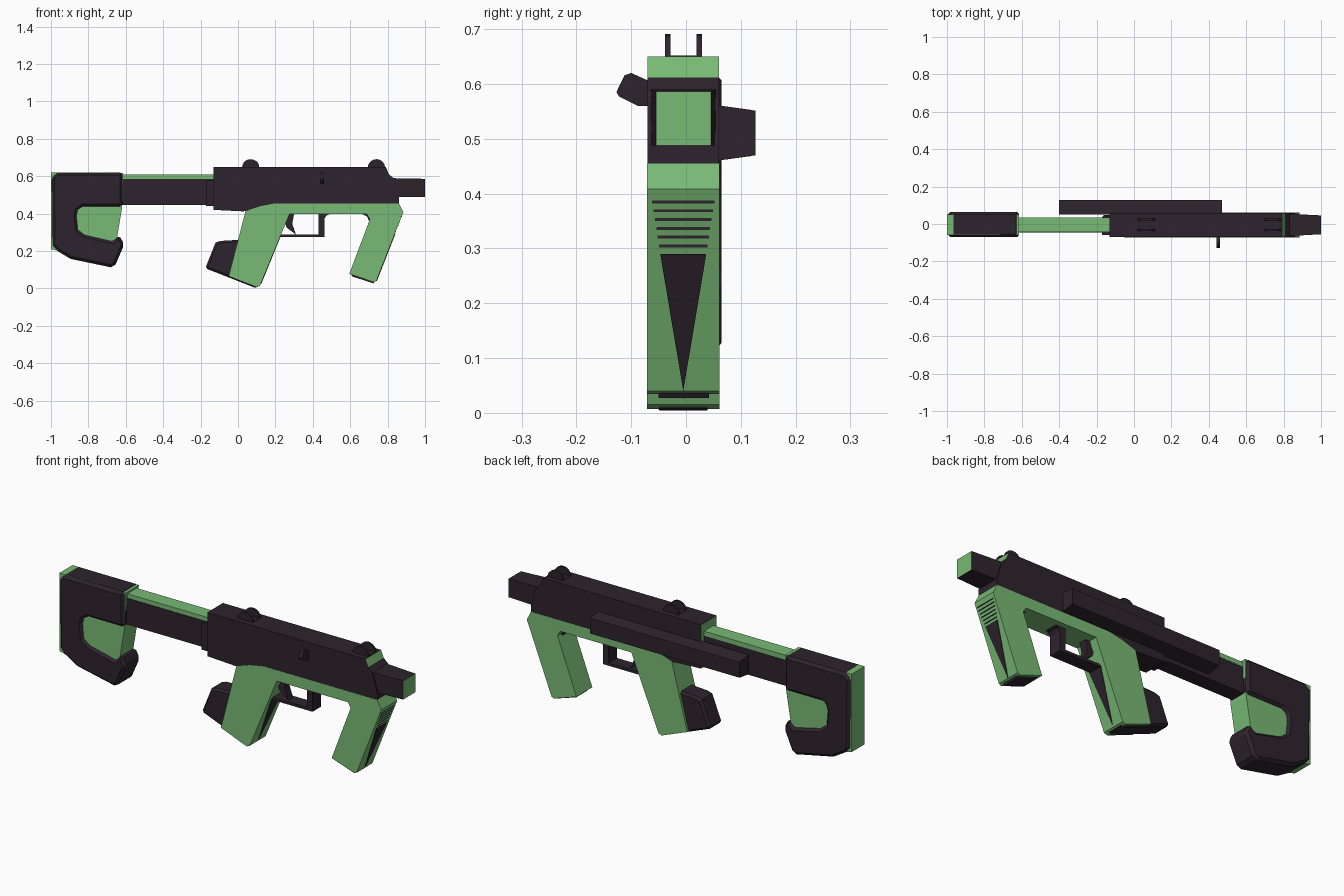
import bpy, bmesh, math
from mathutils import Vector

if "Cube" in bpy.data.objects:
    bpy.data.objects.remove(bpy.data.objects["Cube"])

def material(name, rgb):
    m = bpy.data.materials.new(name)
    m.diffuse_color = (*rgb, 1)
    m.use_nodes = True
    m.node_tree.nodes["Principled BSDF"].inputs["Base Color"].default_value = m.diffuse_color
    return m

DARK = material("dark plum", (0.027, 0.017, 0.026))
GREEN = material("leaf green", (0.19, 0.49, 0.18))
Y0, Y1 = -0.07, 0.06          # side faces of the main body


def finish(name, bm, mat, mat2=None, rule=None, bevel=0):
    bmesh.ops.recalc_face_normals(bm, faces=bm.faces)
    bm.normal_update()
    if rule:
        for f in bm.faces:
            f.material_index = int(rule(f.calc_center_median(), f.normal))
    me = bpy.data.meshes.new(name)
    bm.to_mesh(me)
    bm.free()
    me.materials.append(mat)
    if mat2:
        me.materials.append(mat2)
    ob = bpy.data.objects.new(name, me)
    bpy.context.collection.objects.link(ob)
    if bevel:
        b = ob.modifiers.new("edge", 'BEVEL')
        b.width, b.segments, b.limit_method = bevel, 1, 'ANGLE'
        b.angle_limit = math.radians(50)
    return ob


def prism(name, pts, a, b, mat, axis='y', **kw):
    """Extrude an outline: (x, z) along y, or (y, z) along x."""
    bm = bmesh.new()
    put = (lambda p, d: (p[0], d, p[1])) if axis == 'y' else (lambda p, d: (d, p[0], p[1]))
    lo = [bm.verts.new(put(p, a)) for p in pts]
    hi = [bm.verts.new(put(p, b)) for p in pts]
    bm.faces.new(lo)
    bm.faces.new(hi[::-1])
    n = len(pts)
    for i in range(n):
        j = (i + 1) % n
        bm.faces.new((lo[i], lo[j], hi[j], hi[i]))
    return finish(name, bm, mat, **kw)


def box(name, x, y, z, mat, end=None, **kw):
    """Box; end gives other (y, z) ranges at the high-x end."""
    bm = bmesh.new()
    ye, ze = end or (y, z)
    rings = []
    for xx, yy, zz in ((x[0], y, z), (x[1], ye, ze)):
        rings.append([bm.verts.new((xx, yy[i], zz[j])) for i, j in ((0, 0), (1, 0), (1, 1), (0, 1))])
    lo, hi = rings
    bm.faces.new(lo)
    bm.faces.new(hi)
    for i in range(4):
        j = (i + 1) % 4
        bm.faces.new((lo[i], lo[j], hi[j], hi[i]))
    return finish(name, bm, mat, **kw)


# Shoulder stock: chamfered dark hook around a green core
prism("stock_hook", [(-0.996, 0.595), (-0.965, 0.62), (-0.617, 0.62), (-0.617, 0.437), (-0.83, 0.437),
                     (-0.855, 0.42), (-0.862, 0.39), (-0.855, 0.315), (-0.82, 0.288), (-0.67, 0.253),
                     (-0.635, 0.285), (-0.608, 0.235), (-0.655, 0.127), (-0.68, 0.113), (-0.895, 0.158),
                     (-0.965, 0.2), (-0.992, 0.23)], Y0, Y1 + 0.005, DARK, bevel=0.014)
prism("stock_core", [(-1, 0.62), (-0.614, 0.618), (-0.62, 0.43), (-0.65, 0.25), (-0.8, 0.22),
                     (-0.96, 0.2), (-1, 0.21)], Y0 + 0.012, Y1 - 0.008, GREEN)

# Stock tube with green top strip
box("stock_tube", (-0.63, -0.1), (-0.045, 0.035), (0.447, 0.585), DARK)
box("tube_strip", (-0.63, -0.1), (-0.042, 0.036), (0.584, 0.608), GREEN)
box("tube_collar", (-0.17, -0.12), (-0.06, 0.035), (0.44, 0.58), DARK)

# Receiver, green on its rear face and the upper slanted front face
prism("receiver", [(-0.13, 0.65), (0.79, 0.65), (0.806, 0.612), (0.83, 0.59), (0.86, 0.49),
                   (0.86, 0.45), (0.2, 0.45), (0.03, 0.412), (-0.13, 0.42)], Y0, Y1, DARK,
      mat2=GREEN, rule=lambda c, n: abs(n.x) > 0.85 and (c.x < -0.1 or c.z > 0.612))

# Barrel with green muzzle face
box("barrel", (0.8, 1.0), (-0.066, 0.056), (0.488, 0.59), DARK,
    end=((-0.055, 0.046), (0.488, 0.586)), mat2=GREEN, rule=lambda c, n: n.x > 0.9)

# Green frame with both grips in one outline
prism("grip_frame", [(0.04, 0.413), (0.12, 0.44), (0.2, 0.455), (0.86, 0.455), (0.884, 0.408),
                     (0.74, 0.04), (0.725, 0.034), (0.595, 0.078), (0.705, 0.37), (0.69, 0.397),
                     (0.275, 0.397), (0.118, 0.015), (0.1, 0.007), (-0.05, 0.065)],
      Y0 - 0.001, Y1 + 0.001, GREEN)


# Dark tapering inlays on the front of the grips, and dark caps below
def inlay(name, top, bottom, off=0.003):
    t, b = Vector((top[0], 0, top[1])), Vector((bottom[0], 0, bottom[1]))
    ym = (Y0 + Y1) / 2
    bm = bmesh.new()
    rows = []
    for d in (-off, off):
        rows.append([bm.verts.new((p.x + d, y, p.z)) for p, y in
                     ((t, ym - 0.042), (t, ym + 0.042), (b, ym))])
    lo, hi = rows
    bm.faces.new(lo)
    bm.faces.new(hi)
    for i in range(3):
        j = (i + 1) % 3
        bm.faces.new((lo[i], lo[j], hi[j], hi[i]))
    finish(name, bm, DARK)


inlay("front_grip_inlay", (0.838, 0.29), (0.74, 0.04))
inlay("rear_grip_inlay", (0.226, 0.28), (0.122, 0.025))
for k in range(6):     # thin stripes continuing the front inlay upward
    z = 0.302 + k * 0.016
    x = 0.884 + (z - 0.408) * 0.3913
    w = 0.044 + k * 0.0026
    box(f"grip_stripe_{k}", (x - 0.004, x + 0.002), (-0.005 - w, -0.005 + w), (z, z + 0.007), DARK,)
prism("front_grip_cap", [(0.605, 0.08), (0.735, 0.045), (0.725, 0.027), (0.61, 0.064)],
      -0.05, 0.042, DARK)

# Dark heel block behind and below the rear grip
prism("grip_heel", [(-0.175, 0.108), (-0.12, 0.245), (-0.095, 0.254), (0.01, 0.26),
                    (0.115, 0.016), (0.1, 0.0)], -0.058, 0.048, DARK, bevel=0.014)

# Trigger guard and trigger
box("guard_bar", (0.2, 0.462), (-0.04, 0.03), (0.274, 0.288), DARK)
box("guard_post", (0.43, 0.462), (-0.04, 0.03), (0.274, 0.405), DARK)
prism("guard_brace", [(0.46, 0.405), (0.46, 0.37), (0.475, 0.392), (0.5, 0.4)], -0.04, 0.03, DARK)
prism("trigger", [(0.235, 0.4), (0.3, 0.4), (0.29, 0.345), (0.31, 0.288), (0.26, 0.325)],
      -0.025, 0.015, DARK)
prism("front_grip_fillet", [(0.66, 0.4), (0.72, 0.4), (0.7, 0.36), (0.69, 0.385)], -0.04, 0.03, DARK)

# Side rail on the back, tapering outward
bm = bmesh.new()
rows = [[bm.verts.new((x, y, z)) for x, z in ((-0.4, a), (0.47, a), (0.47, b), (-0.4, b))]
        for y, a, b in ((0.05, 0.459, 0.562), (0.116, 0.468, 0.553), (0.127, 0.47, 0.551))]
bm.faces.new(rows[0])
bm.faces.new(rows[2])
for lo, hi in zip(rows, rows[1:]):
    for i in range(4):
        j = (i + 1) % 4
        bm.faces.new((lo[i], lo[j], hi[j], hi[i]))
finish("side_rail", bm, DARK)

# Bolt handle on the front side
prism("bolt_handle", [(-0.06, 0.602), (-0.1, 0.62), (-0.112, 0.616), (-0.127, 0.585),
                      (-0.122, 0.577), (-0.088, 0.56), (-0.06, 0.56)], 0.441, 0.461, DARK, axis='x')

# Sights: paired round ears on a low base
for label, x in (("rear", 0.068), ("front", 0.74)):
    arc = [(x + 0.046 * math.cos(math.pi * i / 10), 0.647 + 0.044 * math.sin(math.pi * i / 10))
           for i in range(11)]
    for side, y in (("left", -0.038), ("right", 0.019)):
        prism(f"{label}_sight_ear_{side}", arc, y, y + 0.01, DARK)
    box(f"{label}_sight_base", (x - 0.045, x + 0.045), (-0.03, 0.022), (0.645, 0.652), DARK)
